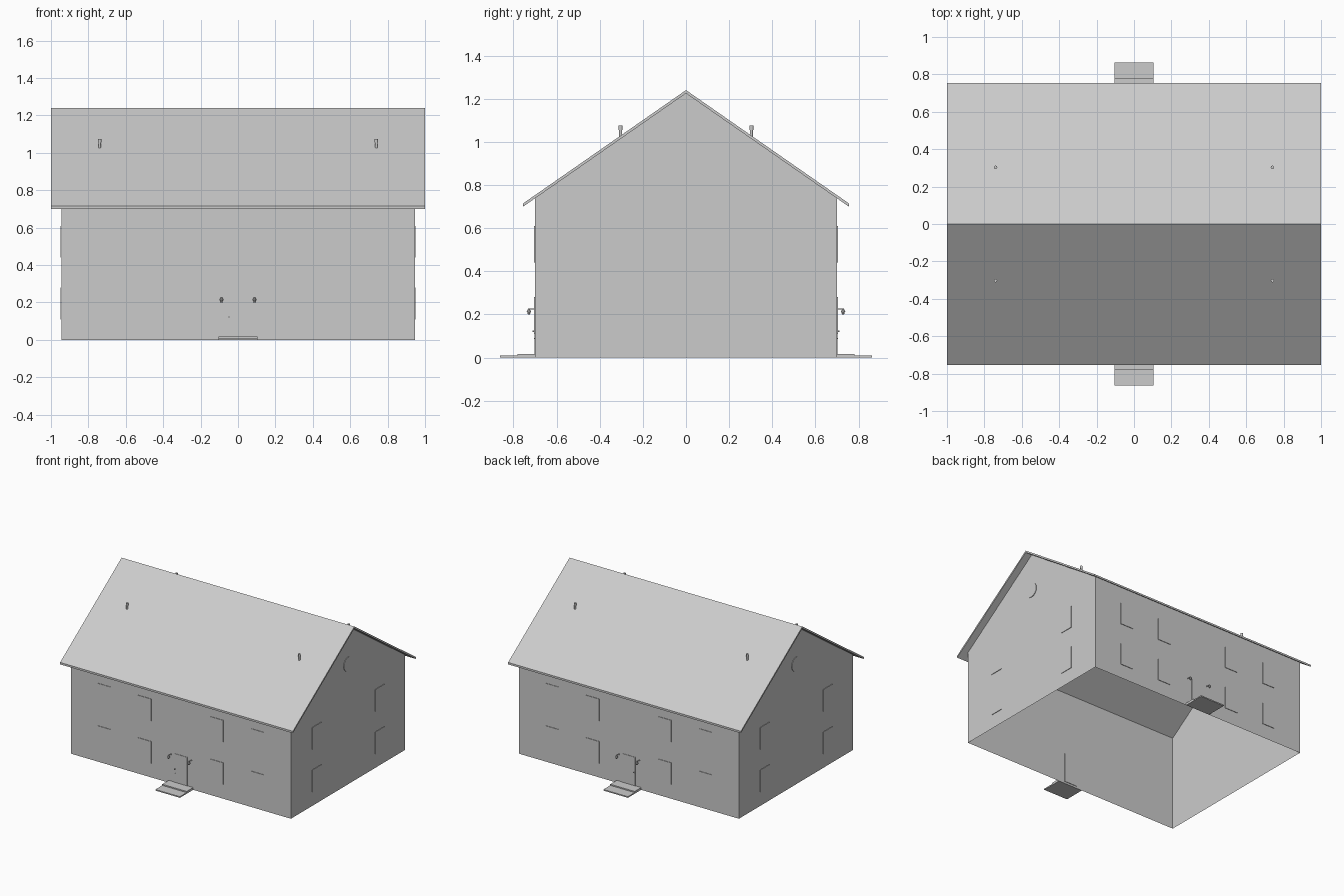
import bpy, bmesh, math
from mathutils import Matrix, Vector

cube = bpy.data.objects.get("Cube")
if cube:
    bpy.data.objects.remove(cube, do_unlink=True)

grey = bpy.data.materials.new("plain grey")
grey.use_nodes = True
colour = (0.6, 0.6, 0.6, 1)
grey.diffuse_color = colour
grey.node_tree.nodes["Principled BSDF"].inputs["Base Color"].default_value = colour

HALF_X, HALF_Y = 0.945, 0.70      # wall faces
EAVE_Y, EAVE_Z = 0.755, 0.70      # lower edge of the roof
PEAK, ROOF_T = 1.225, 0.015
PITCH = (PEAK - EAVE_Z) / EAVE_Y
WALL_TOP = PEAK - PITCH * HALF_Y


def finish(name, bm):
    mesh = bpy.data.meshes.new(name)
    bmesh.ops.recalc_face_normals(bm, faces=bm.faces)
    bm.to_mesh(mesh)
    bm.free()
    mesh.materials.append(grey)
    obj = bpy.data.objects.new(name, mesh)
    bpy.context.collection.objects.link(obj)
    return obj


def box(name, x, y, z):
    """Box from (min, max) ranges on each axis."""
    bm = bmesh.new()
    spans = [Vector(r) for r in (x, y, z)]
    mid = Vector([(r[0] + r[1]) / 2 for r in spans])
    size = Vector([abs(r[1] - r[0]) for r in spans])
    bmesh.ops.create_cube(bm, size=1, matrix=Matrix.Translation(mid) @ Matrix.Diagonal((*size, 1)))
    return finish(name, bm)


def rod(name, start, end, r1, r2=None, sides=8):
    """Round bar or cone between two points."""
    start, end = Vector(start), Vector(end)
    axis = end - start
    turn = axis.to_track_quat('Z', 'Y').to_matrix().to_4x4()
    bm = bmesh.new()
    bmesh.ops.create_cone(bm, cap_ends=True, segments=sides, radius1=r1,
                          radius2=r1 if r2 is None else r2, depth=axis.length,
                          matrix=Matrix.Translation((start + end) / 2) @ turn)
    return finish(name, bm)


def extrude_x(name, profile, half, capped):
    """Sweep a closed y-z profile along x."""
    bm = bmesh.new()
    a, b = [[bm.verts.new((x, y, z)) for y, z in profile] for x in (-half, half)]
    n = len(profile)
    for i in range(n):
        j = (i + 1) % n
        bm.faces.new((a[i], a[j], b[j], b[i]))
    if capped:
        bm.faces.new(a)
        bm.faces.new(b)
    return finish(name, bm)


# Walls: a thin shell, open at the floor and under the roof
bm = bmesh.new()
outline = [(-HALF_Y, 0), (-HALF_Y, WALL_TOP), (0, PEAK), (HALF_Y, WALL_TOP), (HALF_Y, 0)]
left, right = [[bm.verts.new((x, y, z)) for y, z in outline] for x in (-HALF_X, HALF_X)]
bm.faces.new(left)
bm.faces.new(right)
for i in (0, 3):
    bm.faces.new((left[i], left[i + 1], right[i + 1], right[i]))
finish("walls", bm)

# Gable roof with overhanging eaves
extrude_x("roof", [(-EAVE_Y, EAVE_Z), (0, PEAK), (EAVE_Y, EAVE_Z),
                   (EAVE_Y, EAVE_Z + ROOF_T), (0, PEAK + ROOF_T),
                   (-EAVE_Y, EAVE_Z + ROOF_T)], 1.0, True)

PLATE = 0.004
W = 0.055
storeys = [(0.11, 0.28), (0.44, 0.61)]

for s, side in ((-1, "front"), (1, "back")):
    wall = s * HALF_Y
    face = (wall, wall + s * PLATE)

    # Windows on the long walls
    for z in storeys:
        for x in (-0.655, -0.31, 0.31, 0.655):
            box(side + "_window", (x - W, x + W), face, z)

    # Door with handle and lock
    box(side + "_door", (-W, W), (wall - s * PLATE, wall + s * 0.003), (0.015, 0.24))
    rod(side + "_handle", (-0.048, wall, 0.122), (-0.048, wall + s * 0.012, 0.122), 0.004)
    rod(side + "_lock", (-0.048, wall, 0.088), (-0.048, wall + s * 0.005, 0.088), 0.002)

    # Two doorsteps
    box(side + "_lower_step", (-0.105, 0.105), (wall, s * 0.863), (0, 0.009))
    box(side + "_upper_step", (-0.105, 0.105), (wall, s * 0.78), (0.009, 0.018))

    # Wall lamps: bracket arm, shade and bulb
    for x in (-0.088, 0.088):
        out = wall + s * 0.028
        rod(side + "_lamp_mount", (x, wall, 0.225), (x, wall + s * 0.004, 0.225), 0.007)
        rod(side + "_lamp_arm", (x, wall, 0.225), (x, out, 0.225), 0.0025, sides=6)
        rod(side + "_lamp_shade", (x, out, 0.212), (x, out, 0.228), 0.011, 0.003)
        rod(side + "_lamp_bulb", (x, out, 0.201), (x, out, 0.213), 0.005, 0.008)

    # Roof vent pipes
    for x in (-0.74, 0.74):
        y = s * 0.303
        base = PEAK - PITCH * abs(y)
        rod(side + "_vent_pipe", (x, y, base), (x, y, 1.06), 0.007, sides=12)
        rod(side + "_vent_cap", (x, y, 1.055), (x, y, 1.075), 0.009, sides=12)

for s, side in ((-1, "right"), (1, "left")):
    wall = s * HALF_X
    face = (wall, wall + s * PLATE)

    # Gable end windows
    for z in storeys:
        for y in (-0.385, 0.385):
            box(side + "_window", face, (y - W, y + W), z)

    # Round attic window
    rod(side + "_attic_window", (wall, 0, 0.935), (wall + s * PLATE, 0, 0.935), 0.055, sides=16)
